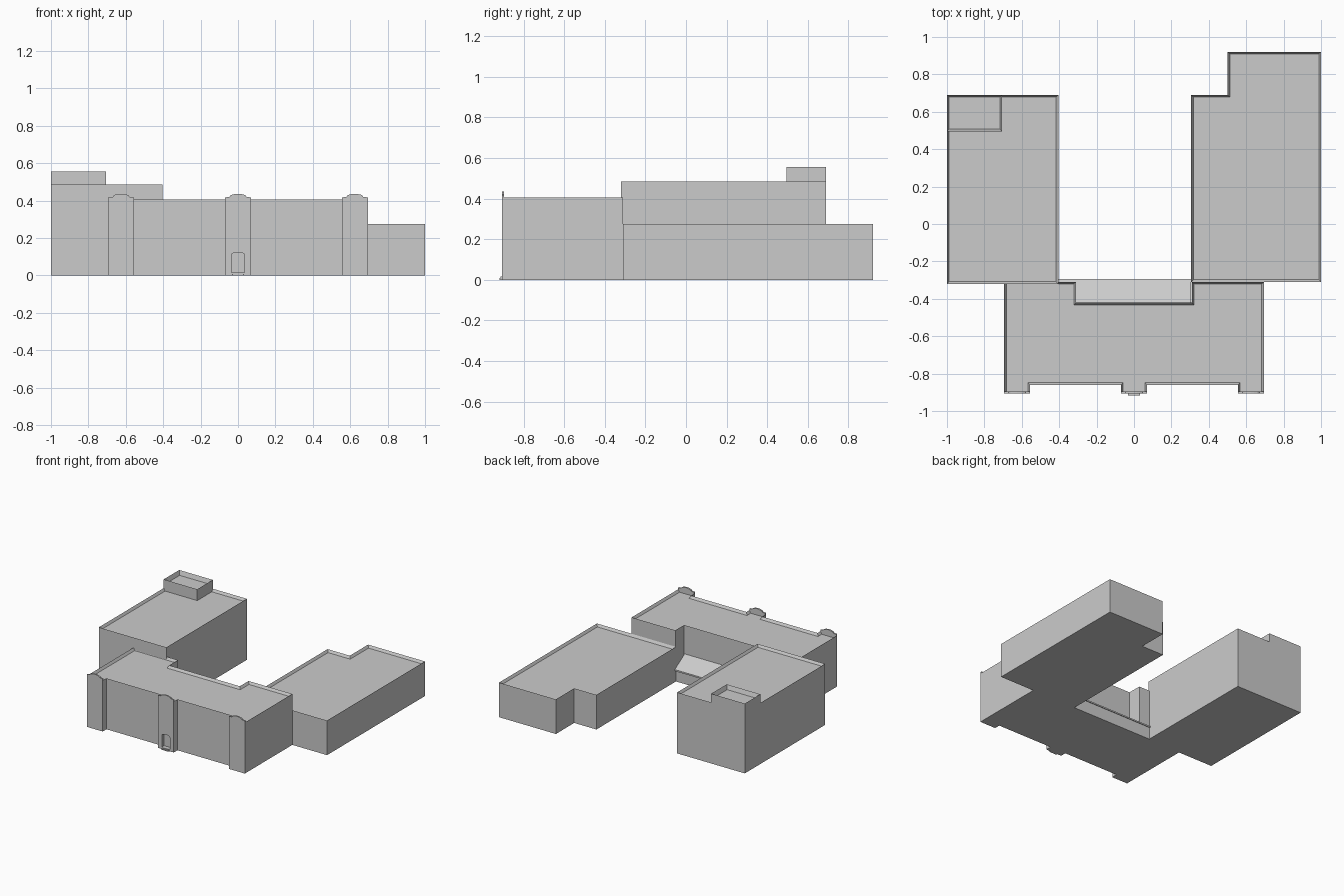
import bpy, bmesh, math

cube = bpy.data.objects.get("Cube")
if cube:
    bpy.data.objects.remove(cube, do_unlink=True)

plaster = bpy.data.materials.new("grey_plaster")
plaster.use_nodes = True
GREY = (0.6, 0.6, 0.6, 1)
plaster.diffuse_color = GREY
plaster.node_tree.nodes["Principled BSDF"].inputs["Base Color"].default_value = GREY


def finish(name, bm):
    bmesh.ops.recalc_face_normals(bm, faces=bm.faces)
    mesh = bpy.data.meshes.new(name)
    bm.to_mesh(mesh)
    bm.free()
    mesh.materials.append(plaster)
    obj = bpy.data.objects.new(name, mesh)
    bpy.context.scene.collection.objects.link(obj)
    return obj


def prism(points, offset):
    """Extrude a closed 3D outline by an offset; returns the mesh and its far cap."""
    bm = bmesh.new()
    base = bm.faces.new([bm.verts.new(p) for p in points])
    out = bmesh.ops.extrude_face_region(bm, geom=[base], use_keep_orig=True)
    verts = [g for g in out["geom"] if isinstance(g, bmesh.types.BMVert)]
    cap = [g for g in out["geom"] if isinstance(g, bmesh.types.BMFace)][0]
    bmesh.ops.translate(bm, verts=verts, vec=offset)
    bmesh.ops.recalc_face_normals(bm, faces=bm.faces)
    return bm, cap


def parapet_block(name, outline, z0, z1, sink=0.02, rim=0.012):
    """Flat-roofed block whose roof lies below a thin parapet."""
    bm, cap = prism([(x, y, z0) for x, y in outline], (0, 0, z1 - z0))
    bmesh.ops.inset_region(bm, faces=[cap], thickness=rim, use_even_offset=True)
    bmesh.ops.translate(bm, verts=list(cap.verts), vec=(0, 0, -sink))
    return finish(name, bm)


def rect(x0, x1, y0, y1):
    return [(x0, y0), (x1, y0), (x1, y1), (x0, y1)]


def arch(cx, half, z, rise, steps=8):
    """Points of a shallow arch from right to left."""
    return [(cx + half * math.cos(math.pi * i / steps),
             z + rise * math.sin(math.pi * i / steps)) for i in range(steps + 1)]


def facade_piece(name, profile, y, depth):
    return finish(name, prism([(x, y, z) for x, z in profile], (0, depth, 0))[0])


# Front block: three projecting bays in front, a recess behind
FRONT, WALL, BACK, SIDE = -0.907, -0.86, -0.31, 0.695
bays = [(-SIDE, -0.555), (-0.07, 0.07), (0.555, SIDE)]
outline = []
for a, b in bays:
    outline += [(a, WALL), (a, FRONT), (b, FRONT), (b, WALL)]
outline = outline[1:-1]
outline += [(SIDE, BACK), (0.31, BACK), (0.31, -0.42),
            (-0.31, -0.42), (-0.31, BACK), (-SIDE, BACK)]
front_block = parapet_block("front_block", outline, 0, 0.405)

# Arched door niche cut into the middle bay
niche = facade_piece("niche_cutter",
                     [(-0.035, 0.015), (0.035, 0.015)] + arch(0, 0.035, 0.11, 0.014),
                     FRONT - 0.02, 0.05)
niche.hide_render = True
niche.hide_viewport = True
cut = front_block.modifiers.new("door_niche", "BOOLEAN")
cut.operation = "DIFFERENCE"
cut.solver = "EXACT"
cut.object = niche

# Curved crests above the bays
for label, (a, b) in zip(("right", "middle", "left"), bays):
    mid = (a + b) / 2
    crest = [(a, 0.38), (b, 0.38), (b, 0.417)]
    crest += arch(mid, 0.045, 0.42, 0.016) + [(a, 0.417)]
    facade_piece(label + "_crest", crest, FRONT, 0.012)

# Door steps
for i, (half, out, top) in enumerate([(0.032, 0.011, 0.008), (0.028, 0.006, 0.016)]):
    facade_piece("door_step_%d" % (i + 1),
                 [(-half, 0), (half, 0), (half, top), (-half, top)], FRONT - out, out)

# Wings and rooftop room
parapet_block("tall_right_wing", rect(-1, -0.405, -0.32, 0.69), 0, 0.485)
parapet_block("rooftop_room", rect(-1, -0.705, 0.495, 0.69), 0.46, 0.555, sink=0.035)
parapet_block("low_left_wing",
              [(0.305, BACK), (1, BACK), (1, 0.92), (0.5, 0.92), (0.5, 0.69), (0.305, 0.69)],
              0, 0.275)

# Lean-to with a sloping roof that overhangs the courtyard
lean = [(-0.43, 0), (BACK, 0), (BACK, 0.1), (-0.43, 0.175)]
finish("lean_to", prism([(-0.31, y, z) for y, z in lean], (0.62, 0, 0))[0])
eave = [(-0.425, 0.165), (-0.295, 0.088), (-0.295, 0.1), (-0.425, 0.18)]
finish("lean_to_roof", prism([(-0.405, y, z) for y, z in eave], (0.71, 0, 0))[0])
